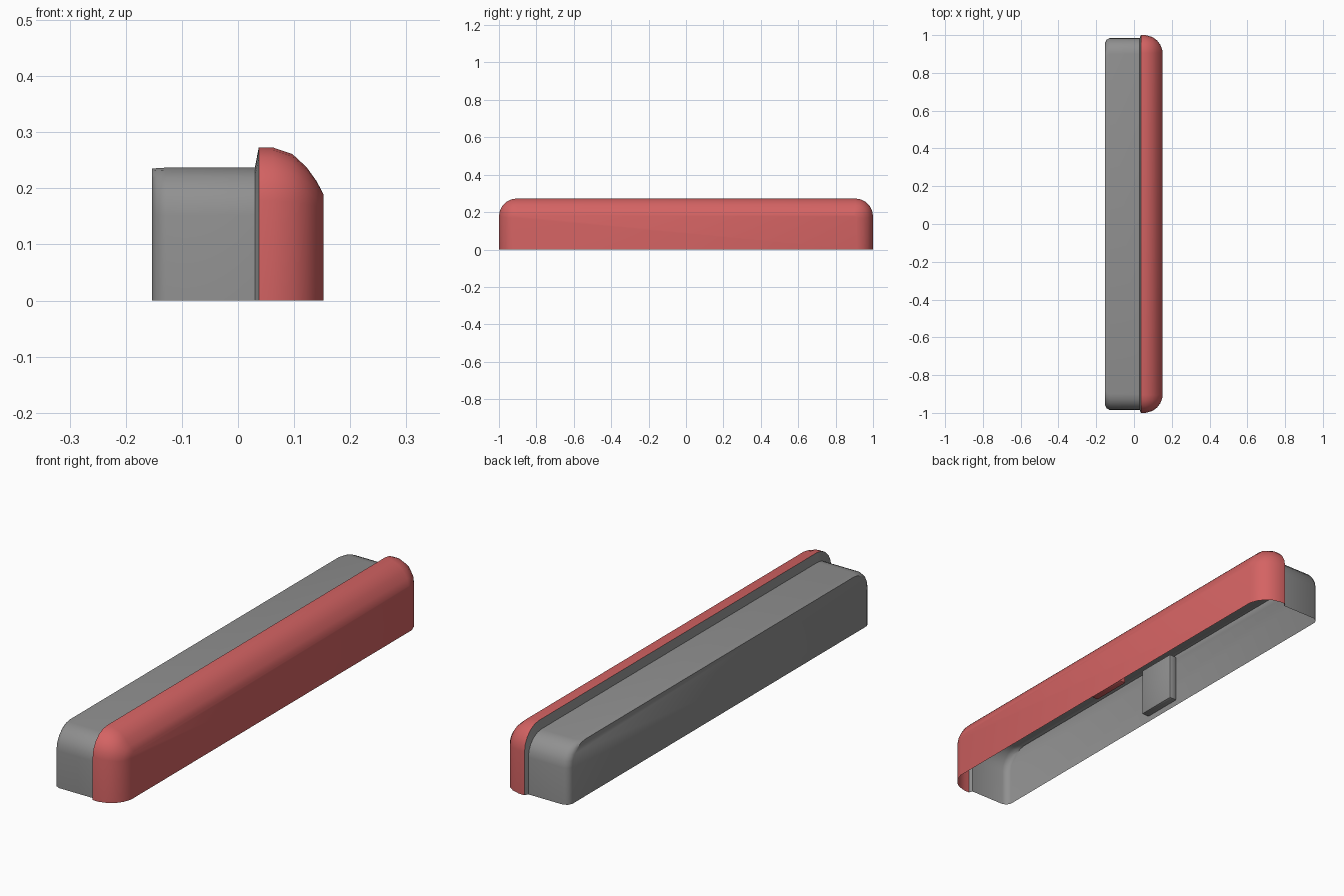
import bpy, bmesh, math

if "Cube" in bpy.data.objects:
    bpy.data.objects.remove(bpy.data.objects["Cube"])


def material(name, rgb):
    m = bpy.data.materials.new(name)
    m.diffuse_color = (*rgb, 1)
    m.use_nodes = True
    m.node_tree.nodes["Principled BSDF"].inputs["Base Color"].default_value = m.diffuse_color
    return m


grey = material("mid_grey", (0.28, 0.28, 0.28))
red = material("soft_red", (0.66, 0.125, 0.125))


def outline(hy, hz, r, n=5):
    """Arch in the y-z plane, open at the bottom, with rounded upper corners."""
    side = [(hy, 0.0)]
    for i in range(n + 1):
        a = math.pi / 2 * i / n
        side.append((hy - r + r * math.cos(a), hz - r + r * math.sin(a)))
    return side + [(-y, z) for y, z in reversed(side)]


def finish(bm, name, mat, angle=40):
    bmesh.ops.remove_doubles(bm, verts=bm.verts, dist=1e-5)
    me = bpy.data.meshes.new(name)
    bm.to_mesh(me)
    bm.free()
    me.materials.append(mat)
    ob = bpy.data.objects.new(name, me)
    bpy.context.collection.objects.link(ob)
    bpy.ops.object.select_all(action='DESELECT')
    ob.select_set(True)
    bpy.context.view_layer.objects.active = ob
    bpy.ops.object.shade_smooth_by_angle(angle=math.radians(angle))
    return ob


def shell(name, mat, sections, cap=None, angle=40):
    """Loft arches (x, half y, height, radius); cap is the section to close."""
    bm = bmesh.new()
    rows = [[bm.verts.new((x, y, z)) for y, z in outline(hy, hz, r)]
            for x, hy, hz, r in sections]
    for a, b in zip(rows, rows[1:]):
        for i in range(len(a) - 1):
            bm.faces.new((a[i], b[i], b[i + 1], a[i + 1]))
    if cap == 0:
        bm.faces.new(rows[0])
    elif cap == -1:
        bm.faces.new(list(reversed(rows[-1])))
    return finish(bm, name, mat, angle)


# Grey hollow body, with corners eased at the ends of its back wall
shell("housing", grey, [
    (-0.153, 0.960, 0.235, 0.085),
    (-0.145, 0.976, 0.236, 0.085),
    (-0.128, 0.985, 0.237, 0.085),
    (0.030, 0.985, 0.237, 0.085)], cap=0)

# Grey flared rim joining the body to the cover
shell("rim", grey, [
    (0.030, 0.985, 0.237, 0.085),
    (0.037, 1.000, 0.273, 0.095)])

# Red hollow cover with a rounded outer edge
shell("cover", red, [
    (0.037, 1.000, 0.273, 0.095),
    (0.062, 1.000, 0.273, 0.095),
    (0.097, 0.990, 0.261, 0.085),
    (0.122, 0.972, 0.238, 0.066),
    (0.140, 0.948, 0.213, 0.045),
    (0.152, 0.915, 0.190, 0.020)], cap=-1)


# Small catch blocks inside both walls, halfway along
def block(name, mat, x0, x1, z0, z1):
    bm = bmesh.new()
    bmesh.ops.create_cube(bm, size=1)
    for v in bm.verts:
        v.co = ((x0 + x1) / 2 + v.co.x * (x1 - x0), v.co.y * 0.18,
                (z0 + z1) / 2 + v.co.z * (z1 - z0))
    bmesh.ops.bevel(bm, geom=bm.edges[:], offset=0.008, segments=2,
                    profile=0.5, affect='EDGES')
    finish(bm, name, mat)


block("housing_catch", grey, -0.152, -0.115, 0.02, 0.225)
block("cover_catch", red, 0.118, 0.151, 0.0, 0.10)
